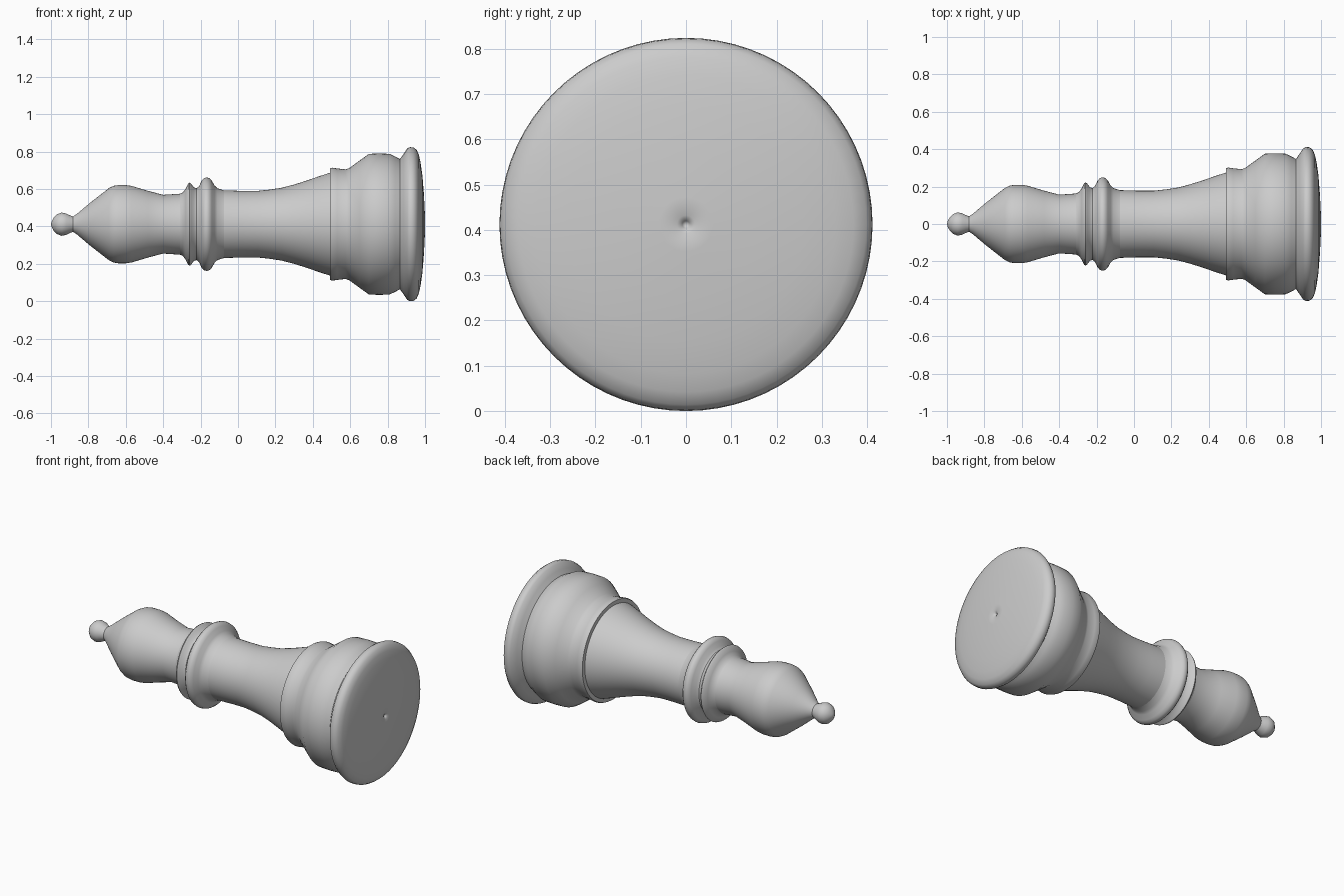
import bpy, bmesh
from math import sin, cos, tau, radians

AXIS_Z = 0.412
SEGMENTS = 72


def lathe(name, profile):
    """Spin (x, radius) points around the horizontal axis of the piece."""
    bm = bmesh.new()
    rings = []
    for x, r in profile:
        if r == 0:
            rings.append([bm.verts.new((x, 0, AXIS_Z))] * SEGMENTS)
        else:
            rings.append([bm.verts.new((x, r * cos(tau * i / SEGMENTS),
                                        AXIS_Z + r * sin(tau * i / SEGMENTS)))
                          for i in range(SEGMENTS)])
    for a, b in zip(rings, rings[1:]):
        for i in range(SEGMENTS):
            j = (i + 1) % SEGMENTS
            corners = list(dict.fromkeys((a[i], a[j], b[j], b[i])))
            bm.faces.new(corners)
    bmesh.ops.recalc_face_normals(bm, faces=bm.faces)
    # an open shell must face away from the axis
    if sum(f.normal.dot(f.calc_center_median() - f.calc_center_median().project(
            (1, 0, 0)) - type(f.normal)((0, 0, AXIS_Z))) for f in bm.faces) < 0:
        bmesh.ops.reverse_faces(bm, faces=bm.faces)
    mesh = bpy.data.meshes.new(name)
    bm.to_mesh(mesh)
    bm.free()
    obj = bpy.data.objects.new(name, mesh)
    bpy.context.collection.objects.link(obj)
    bpy.ops.object.select_all(action='DESELECT')
    obj.select_set(True)
    bpy.context.view_layer.objects.active = obj
    bpy.ops.object.shade_smooth_by_angle(angle=radians(50))
    return obj


# small ball at the tip
lathe("tip_ball", [(-1, 0), (-0.996, 0.015), (-0.985, 0.036), (-0.968, 0.053),
                   (-0.943, 0.062), (-0.918, 0.057), (-0.9, 0.048), (-0.882, 0.041)])

# pointed bulb head narrowing to the neck
lathe("head", [(-0.882, 0.041), (-0.86, 0.056), (-0.79, 0.115), (-0.69, 0.193),
               (-0.665, 0.205), (-0.64, 0.209), (-0.6, 0.209), (-0.57, 0.205),
               (-0.48, 0.178), (-0.4, 0.157), (-0.31, 0.163)])

# double ring collar
lathe("collar", [(-0.31, 0.163), (-0.295, 0.17), (-0.28, 0.19), (-0.266, 0.218),
                 (-0.258, 0.222), (-0.25, 0.216), (-0.236, 0.197), (-0.222, 0.192),
                 (-0.208, 0.203), (-0.195, 0.232), (-0.182, 0.246), (-0.168, 0.25),
                 (-0.153, 0.246), (-0.14, 0.233), (-0.125, 0.206), (-0.11, 0.192),
                 (-0.075, 0.181)])

# flaring stem
lathe("stem", [(-0.075, 0.181), (0.02, 0.178), (0.105, 0.178), (0.17, 0.185),
               (0.235, 0.195), (0.3, 0.212), (0.37, 0.234), (0.43, 0.255),
               (0.492, 0.275)])

# stepped foot with a wide rim and a dimpled underside
lathe("foot", [(0.492, 0.275), (0.493, 0.298), (0.503, 0.302), (0.53, 0.298),
               (0.575, 0.293), (0.595, 0.3), (0.65, 0.34), (0.70, 0.376),
               (0.755, 0.378), (0.81, 0.376), (0.84, 0.362), (0.866, 0.348),
               (0.885, 0.375), (0.905, 0.405), (0.92, 0.412), (0.938, 0.41),
               (0.955, 0.398), (0.967, 0.37), (0.976, 0.33), (0.986, 0.26),
               (0.994, 0.16), (0.999, 0.06), (1, 0.02), (0.992, 0.008), (0.975, 0)])
